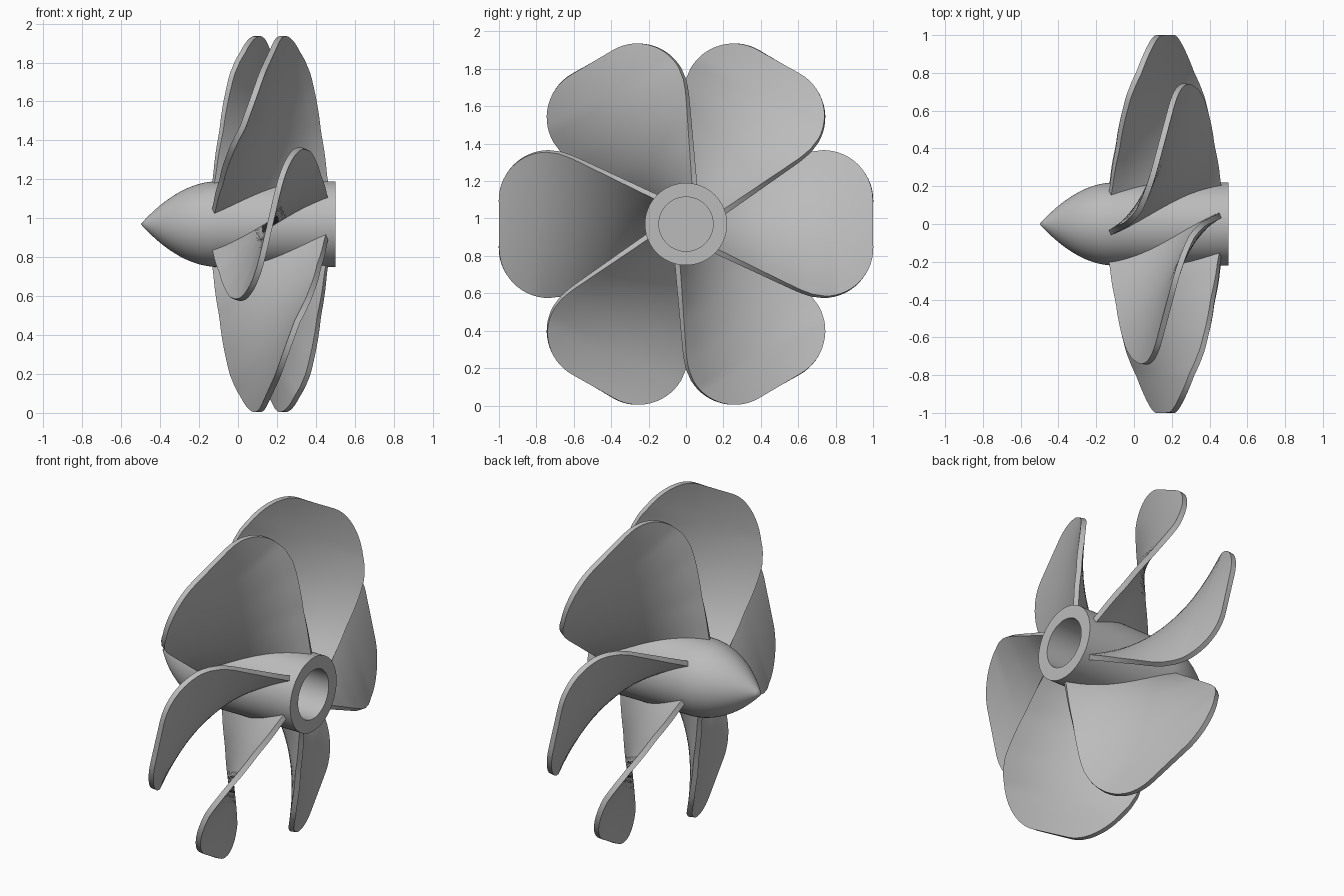
import bpy
import bmesh
import math
from mathutils import Matrix

AXIS_Z = 0.97       # height of the shaft axis
MID_X = 0.165       # blade centre along the shaft
HUB_R = 0.22
BORE_R = 0.145
BLADES = 6

cube = bpy.data.objects.get("Cube")
if cube:
    bpy.data.objects.remove(cube, do_unlink=True)

metal = bpy.data.materials.new("grey_metal")
metal.use_nodes = True
grey = (0.5, 0.5, 0.5, 1)
metal.diffuse_color = grey
metal.node_tree.nodes["Principled BSDF"].inputs["Base Color"].default_value = grey


def make_object(name, bm):
    bmesh.ops.recalc_face_normals(bm, faces=bm.faces)
    mesh = bpy.data.meshes.new(name)
    bm.to_mesh(mesh)
    bm.free()
    mesh.materials.append(metal)
    obj = bpy.data.objects.new(name, mesh)
    bpy.context.collection.objects.link(obj)
    obj.location.z = AXIS_Z
    return obj


def activate(obj):
    bpy.ops.object.select_all(action="DESELECT")
    obj.select_set(True)
    bpy.context.view_layer.objects.active = obj


def lerp(points, y):
    for (y0, v0), (y1, v1) in zip(points, points[1:]):
        if y <= y1:
            break
    return v0 + (v1 - v0) * (y - y0) / (y1 - y0)


# Hub: pointed nose, straight barrel and blind bore, lathed around x
nose = []
for i in range(17):
    t = 1 - i / 16
    nose.append((-0.1 - 0.4 * t, HUB_R * (1 - t * t)))
profile = nose + [(0.5, HUB_R), (0.5, BORE_R), (-0.1, BORE_R), (-0.1, 0)]
bm = bmesh.new()
verts = [bm.verts.new((x, 0, r)) for x, r in profile]
edges = [bm.edges.new(pair) for pair in zip(verts, verts[1:])]
bmesh.ops.spin(bm, geom=verts + edges, cent=(0, 0, 0), axis=(1, 0, 0),
               angle=math.tau, steps=64, use_duplicate=False)
bmesh.ops.remove_doubles(bm, verts=bm.verts, dist=0.0005)
hub = make_object("hub", bm)
activate(hub)
bpy.ops.object.shade_smooth_by_angle(angle=math.radians(35))

# Blade: a rounded plate whose pitch grows from root to tip
width = [(0.155, 0.143), (0.6, 0.355), (0.67, 0.381), (0.74, 0.39)]
pitch = [(0.155, 26), (0.2, 30), (0.4, 46), (0.6, 59), (0.8, 70), (1, 77)]
rows = []
for i in range(19):
    y = 0.155 + 0.585 * i / 18
    rows.append((y, lerp(width, y)))
for i in range(1, 15):
    a = math.pi / 2 * i / 14
    rows.append((0.74 + 0.26 * math.sin(a), 0.13 + 0.26 * math.cos(a)))

COLS = 12
bm = bmesh.new()
grid = []
for y, half in rows:
    half_x = half / math.tan(math.radians(lerp(pitch, y)))
    line = []
    for j in range(COLS + 1):
        s = 2 * j / COLS - 1
        line.append(bm.verts.new((MID_X + s * half_x, y, -s * half)))
    grid.append(line)
for a, b in zip(grid, grid[1:]):
    for j in range(COLS):
        bm.faces.new((a[j], a[j + 1], b[j + 1], b[j]))
blade = make_object("blade_1", bm)
activate(blade)
solid = blade.modifiers.new("thickness", "SOLIDIFY")
solid.thickness = 0.03
solid.offset = 0
bpy.ops.object.modifier_apply(modifier=solid.name)
bpy.ops.object.shade_smooth_by_angle(angle=math.radians(35))

# Repeat the blade around the shaft
for k in range(1, BLADES):
    copy = bpy.data.objects.new(f"blade_{k + 1}", blade.data)
    bpy.context.collection.objects.link(copy)
    copy.matrix_world = (Matrix.Translation((0, 0, AXIS_Z))
                         @ Matrix.Rotation(math.tau * k / BLADES, 4, "X"))
